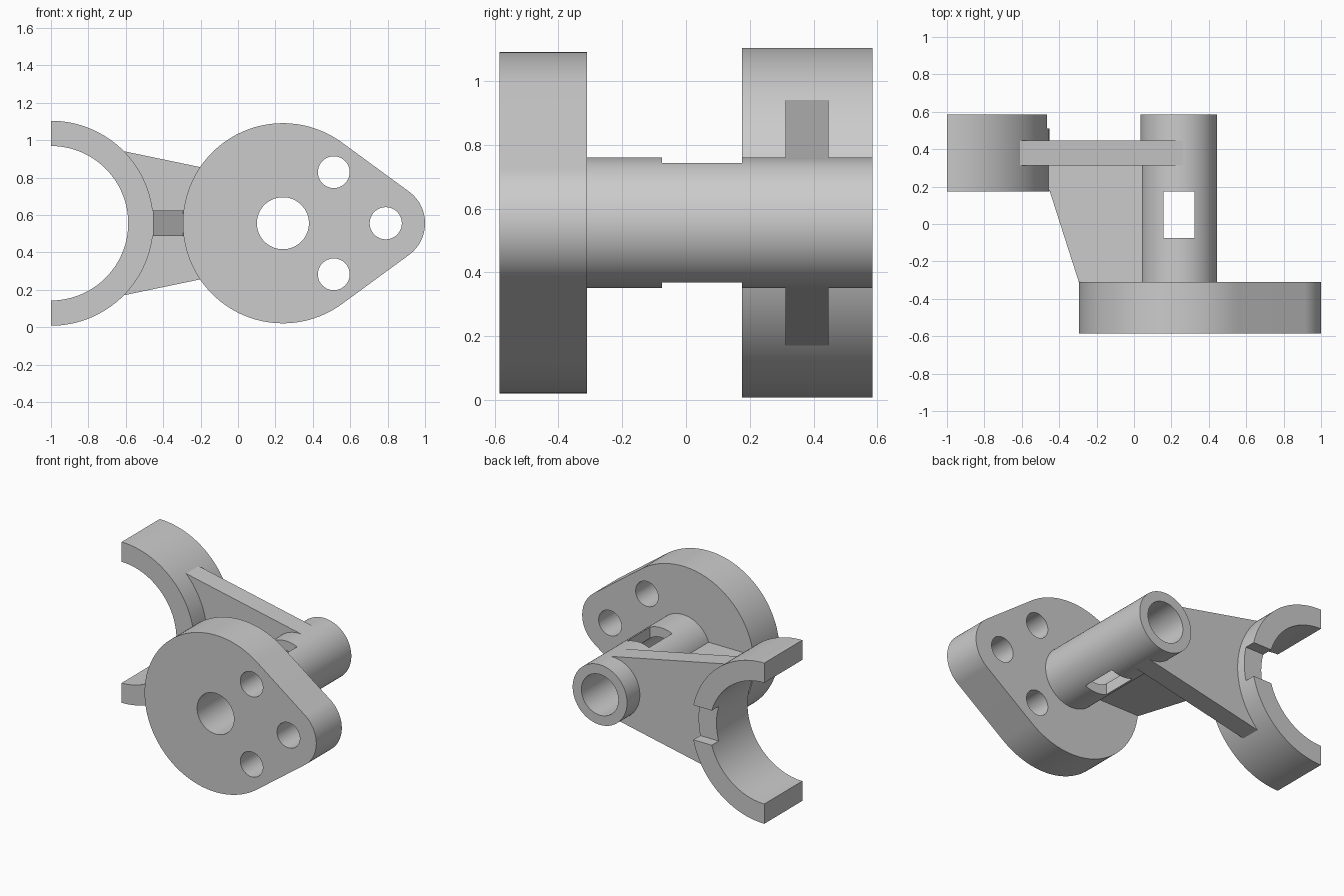
import bpy, bmesh
from math import sin, cos, radians, degrees, acos, pi

cube = bpy.data.objects.get("Cube")
if cube:
    bpy.data.objects.remove(cube, do_unlink=True)

grey = bpy.data.materials.new("plain grey")
grey.use_nodes = True
grey.diffuse_color = (0.6, 0.6, 0.6, 1)
grey.node_tree.nodes["Principled BSDF"].inputs["Base Color"].default_value = (0.6, 0.6, 0.6, 1)

AXIS = 0.556          # height of the shaft axis
SHAFT_X = 0.24
FORK_X = -1.0


def arc(x, z, r, a0, a1, n=48):
    """Points on an arc, angles in degrees."""
    angles = [radians(a0 + (a1 - a0) * i / n) for i in range(n + 1)]
    return [(x + r * cos(a), z + r * sin(a)) for a in angles]


def circle(x, z, r, n=96):
    return arc(x, z, r, 0, 360, n)[:-1]


def activate(obj):
    bpy.ops.object.select_all(action='DESELECT')
    obj.select_set(True)
    bpy.context.view_layer.objects.active = obj


def plate(name, loops, lo, hi, upright=True):
    """Extrude a filled outline (inner loops are holes) along y, or along z if not upright."""
    curve = bpy.data.curves.new(name, 'CURVE')
    curve.dimensions = '2D'
    curve.fill_mode = 'BOTH'
    curve.extrude = (hi - lo) / 2
    for loop in loops:
        spline = curve.splines.new('POLY')
        spline.points.add(len(loop) - 1)
        for point, (u, v) in zip(spline.points, loop):
            point.co = (u, v, 0, 1)
        spline.use_cyclic_u = True
    obj = bpy.data.objects.new(name, curve)
    bpy.context.collection.objects.link(obj)
    mid = (lo + hi) / 2
    if upright:
        obj.rotation_euler.x = pi / 2
        obj.location.y = mid
    else:
        obj.location.z = mid
    activate(obj)
    bpy.ops.object.convert(target='MESH')
    obj = bpy.context.object
    bpy.ops.object.transform_apply(location=True, rotation=True, scale=True)
    bm = bmesh.new()
    bm.from_mesh(obj.data)
    bmesh.ops.remove_doubles(bm, verts=bm.verts, dist=1e-5)
    bmesh.ops.recalc_face_normals(bm, faces=bm.faces)
    bm.to_mesh(obj.data)
    bm.free()
    obj.data.materials.clear()
    obj.data.materials.append(grey)
    return obj


def cut_box(obj, centre, size):
    """Subtract a box from a part."""
    bpy.ops.mesh.primitive_cube_add(size=1, location=centre)
    cutter = bpy.context.object
    cutter.scale = size
    cutter.hide_render = True
    cutter.data.materials.append(grey)
    mod = obj.modifiers.new("cut", 'BOOLEAN')
    mod.operation = 'DIFFERENCE'
    mod.solver = 'EXACT'
    mod.object = cutter
    activate(obj)
    bpy.ops.object.modifier_apply(modifier=mod.name)
    bpy.data.objects.remove(cutter, do_unlink=True)


# Flange: large and small rounds joined by tangents, with four holes
big, small, lobe_x = 0.535, 0.21, 0.79
tangent = degrees(acos((big - small) / (lobe_x - SHAFT_X)))
outline = (arc(SHAFT_X, AXIS, big, tangent, 360 - tangent, 96)
           + arc(lobe_x, AXIS, small, -tangent, tangent))
holes = [circle(SHAFT_X, AXIS, 0.139), circle(lobe_x, AXIS, 0.086, 48)]
holes += [circle(0.512, AXIS + side * 0.273, 0.085, 48) for side in (-1, 1)]
flange = plate("flange", [outline] + holes, -0.585, -0.31)

# Hollow shaft with a window through both walls
shaft = plate("hollow_shaft", [circle(SHAFT_X, AXIS, 0.205), circle(SHAFT_X, AXIS, 0.139)],
              -0.31, 0.585)
cut_box(shaft, (SHAFT_X, 0.05, AXIS), (0.166, 0.25, 1))

# Half-ring fork with a notch in its back
ring = arc(FORK_X, AXIS, 0.548, -90, 90, 64) + arc(FORK_X, AXIS, 0.413, 90, -90, 64)
fork = plate("fork", [ring], 0.175, 0.585)
cut_box(fork, (-0.52, 0.56, AXIS), (0.3, 0.1, 0.236))

# Tapered arm between the fork and the shaft
arm_outline = ([(-0.61, AXIS - 0.385)] + arc(FORK_X, AXIS, 0.49, -43, 43)
               + [(-0.61, AXIS + 0.385)]
               + arc(SHAFT_X, AXIS, 0.204, 78.4, 78.4, 1)[:1]
               + arc(SHAFT_X, AXIS, 0.17, 78.4, 281.6)
               + arc(SHAFT_X, AXIS, 0.204, 281.6, 281.6, 1)[:1])
arm = plate("arm", [arm_outline], 0.312, 0.447)

# Stiffening rib from the flange to the arm
rib_outline = [(-0.295, -0.31), (0.08, -0.31), (0.08, 0.32), (-0.47, 0.32),
               (-0.47, 0.18), (-0.452, 0.18)]
rib = plate("rib", [rib_outline], AXIS - 0.068, AXIS + 0.068, upright=False)

# Smooth the round walls, keep the edges sharp
for part in (flange, shaft, fork, arm, rib):
    activate(part)
    bpy.ops.object.shade_smooth_by_angle(angle=radians(30))
